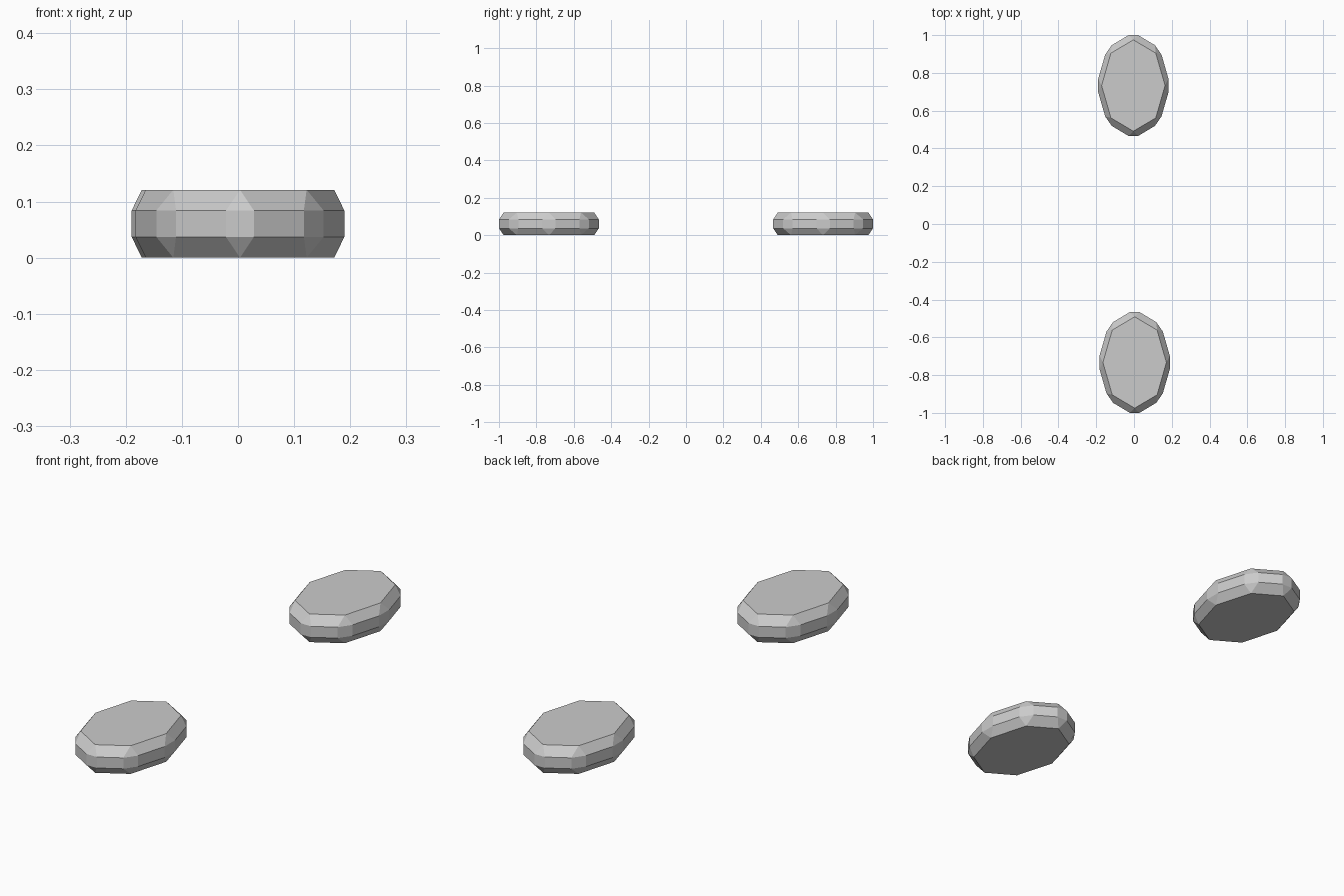
import bpy
import bmesh
from math import cos, sin, pi

if "Cube" in bpy.data.objects:
    bpy.data.objects.remove(bpy.data.objects["Cube"])

RIM_X, RIM_Y = 0.186, 0.267      # half sizes at the widest rim
CAP_X, CAP_Y = 0.168, 0.242      # half sizes of the flat caps
Z = (0.0, 0.037, 0.084, 0.121)   # bottom cap, lower rim, upper rim, top cap
CHAMFER = 0.134                  # half width of the corner facets


def build_pad(name, cx, cy):
    bm = bmesh.new()

    def cap(z):
        return [bm.verts.new((cx + CAP_X * cos(i * pi / 4),
                              cy + CAP_Y * sin(i * pi / 4), z)) for i in range(8)]

    def rim(z):
        # two points per corner, giving a 16-sided ring
        ring = []
        for i in range(8):
            c, s = cos(i * pi / 4), sin(i * pi / 4)
            for t in (-CHAMFER, CHAMFER):
                ring.append(bm.verts.new((cx + RIM_X * (c - t * s),
                                          cy + RIM_Y * (s + t * c), z)))
        return ring

    bottom, low, high, top = cap(Z[0]), rim(Z[1]), rim(Z[2]), cap(Z[3])

    # flat caps
    bm.faces.new(top)
    bm.faces.new(bottom[::-1])
    # upright band
    for k in range(16):
        n = (k + 1) % 16
        bm.faces.new((low[k], low[n], high[n], high[k]))
    # sloped bands: a triangle at each corner, a quad along each side
    for i in range(8):
        j = (i + 1) % 8
        a, b, c = 2 * i, 2 * i + 1, 2 * j
        bm.faces.new((high[a], high[b], top[i]))
        bm.faces.new((high[b], high[c], top[j], top[i]))
        bm.faces.new((low[b], low[a], bottom[i]))
        bm.faces.new((low[c], low[b], bottom[i], bottom[j]))

    bmesh.ops.recalc_face_normals(bm, faces=bm.faces)
    mesh = bpy.data.meshes.new(name)
    bm.to_mesh(mesh)
    bm.free()
    bpy.context.collection.objects.link(bpy.data.objects.new(name, mesh))


# front and back pads
build_pad("front_pad", 0.0035, -0.733)
build_pad("back_pad", -0.0035, 0.733)
